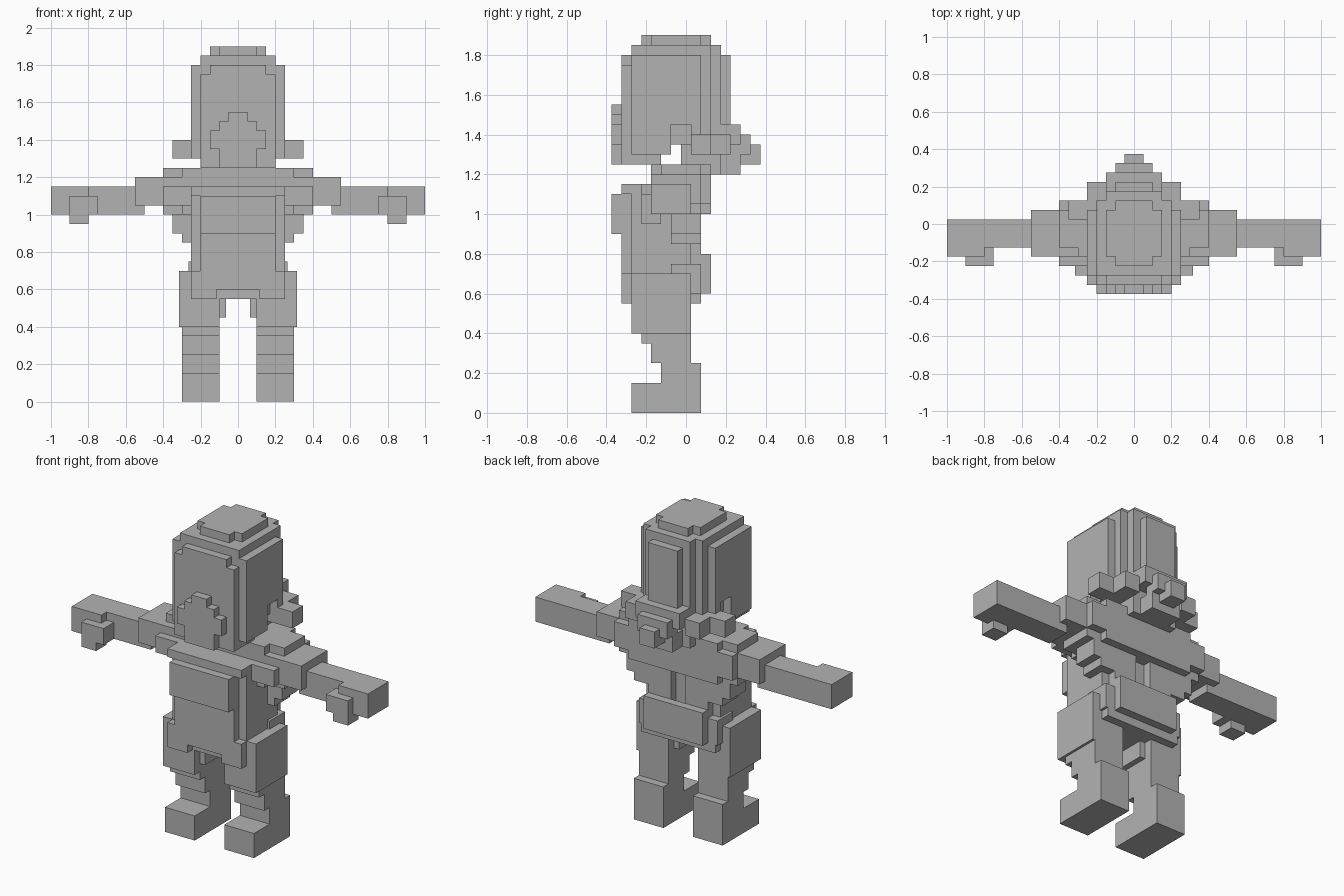
import bpy, bmesh
from mathutils import Vector

grey = bpy.data.materials.new("stone_grey")
grey.diffuse_color = (0.45, 0.45, 0.45, 1)


def part(name, boxes, mirror=False):
    """Object made of blocks, each (x0, x1, y0, y1, z0, z1); mirror copies across x."""
    bm = bmesh.new()
    for x0, x1, y0, y1, z0, z1 in boxes:
        spans = [(x0, x1), (-x1, -x0)] if mirror else [(x0, x1)]
        for a, b in spans:
            for v in bmesh.ops.create_cube(bm, size=1)["verts"]:
                v.co = Vector(((a + b) / 2 + v.co.x * (b - a),
                               (y0 + y1) / 2 + v.co.y * (y1 - y0),
                               (z0 + z1) / 2 + v.co.z * (z1 - z0)))
    mesh = bpy.data.meshes.new(name)
    bm.to_mesh(mesh)
    bm.free()
    mesh.materials.append(grey)
    bpy.context.collection.objects.link(bpy.data.objects.new(name, mesh))


def centred(name, boxes):
    """Blocks centred on x, each (half_width, y0, y1, z0, z1)."""
    part(name, [(-w, w, *rest) for w, *rest in boxes])


# Boots and shins
part("boots", [(.1, .3, -.275, .075, 0, .15), (.1, .3, -.125, .075, .15, .25)], True)
part("shins", [(.1, .3, -.175, .025, .25, .35), (.1, .3, -.225, .025, .35, .4)], True)

# Thighs and the guards outside them
part("thighs", [(.1, .3, -.275, .025, .4, .55), (.065, .1, -.225, -.025, .45, .6)], True)
part("hip_guards", [(.2, .315, -.275, .025, .4, .7)], True)

# Pelvis, belt pouch and side pads
centred("pelvis", [(.25, -.275, .075, .55, .75), (.265, -.075, .075, .6, .75)])
part("pelvis_front", [(.115, .25, -.325, -.275, .55, .7)], True)
centred("pelvis_front_middle", [(.115, -.325, -.275, .6, .7)])
centred("back_pouch", [(.2, .075, .125, .6, .8)])

# Torso with a slot down the back
centred("torso", [(.25, -.275, .025, .7, 1.15), (.2, -.325, -.275, .7, 1.1),
                  (.25, -.325, -.275, 1.1, 1.15)])
part("back_plates", [(.05, .2, .025, .075, .75, 1.0)], True)
centred("chest_plate", [(.2, -.375, -.325, .9, 1.1)])
part("rib_pads", [(.2, .35, -.075, .075, .9, 1.0), (.2, .3, -.075, .075, .85, .9)], True)

# Shoulders
centred("shoulder_yoke", [(.55, -.175, .075, 1.05, 1.2),
                          (.4, -.225, .075, 1.05, 1.15),
                          (.4, -.125, .075, 1.0, 1.25),
                          (.3, -.175, .125, 1.0, 1.25),
                          (.4, .075, .125, 1.05, 1.2)])

# Arms, hands and thumbs
part("arms", [(.5, 1.0, -.125, .025, 1.0, 1.15)], True)
part("hands", [(.8, 1.0, -.175, -.125, 1.0, 1.15)], True)
part("thumbs", [(.75, .9, -.225, -.125, 1.0, 1.1), (.8, .9, -.225, -.125, .95, 1.0)], True)

# Head: upper block of nested slabs, stepped at the corners
slabs = [(.25, -.275, .075, 1.8), (.2, -.325, .125, 1.75),
         (.15, -.325, .175, 1.8), (.1, -.325, .225, 1.8)]
centred("head", [(w, y0, y1, 1.45, z) for w, y0, y1, z in slabs])
centred("head_top", [(.2, -.275, .125, 1.75, 1.85), (.15, -.275, .175, 1.75, 1.85),
                     (.15, -.175, .075, 1.85, 1.9), (.1, -.225, .125, 1.85, 1.9)])
# Jaw at the front, hair at the back, open underneath at the middle
centred("jaw", [(.25, -.275, -.075, 1.3, 1.45), (.2, -.325, -.075, 1.3, 1.45),
                (.2, -.325, -.125, 1.25, 1.3)])
centred("head_core", [(.2, -.075, .025, 1.35, 1.45)])
centred("back_hair", [(.25, .025, .075, 1.3, 1.45), (.2, .025, .125, 1.3, 1.45),
                      (.15, .025, .175, 1.3, 1.45), (.1, .025, .225, 1.35, 1.45)])
centred("face_mask", [(.1, -.375, -.325, 1.25, 1.35), (.15, -.375, -.325, 1.35, 1.45),
                      (.1, -.375, -.325, 1.45, 1.5), (.05, -.375, -.325, 1.5, 1.55)])

# Scarf: neck, side tufts and knot behind
centred("neck", [(.15, -.025, .175, 1.2, 1.35)])
part("side_tufts", [(.25, .35, .025, .125, 1.3, 1.4), (.15, .25, .075, .225, 1.3, 1.4)], True)
centred("knot", [(.15, .175, .275, 1.35, 1.45), (.1, .225, .325, 1.3, 1.4),
                 (.05, .225, .375, 1.25, 1.35), (.1, .175, .275, 1.2, 1.3)])
